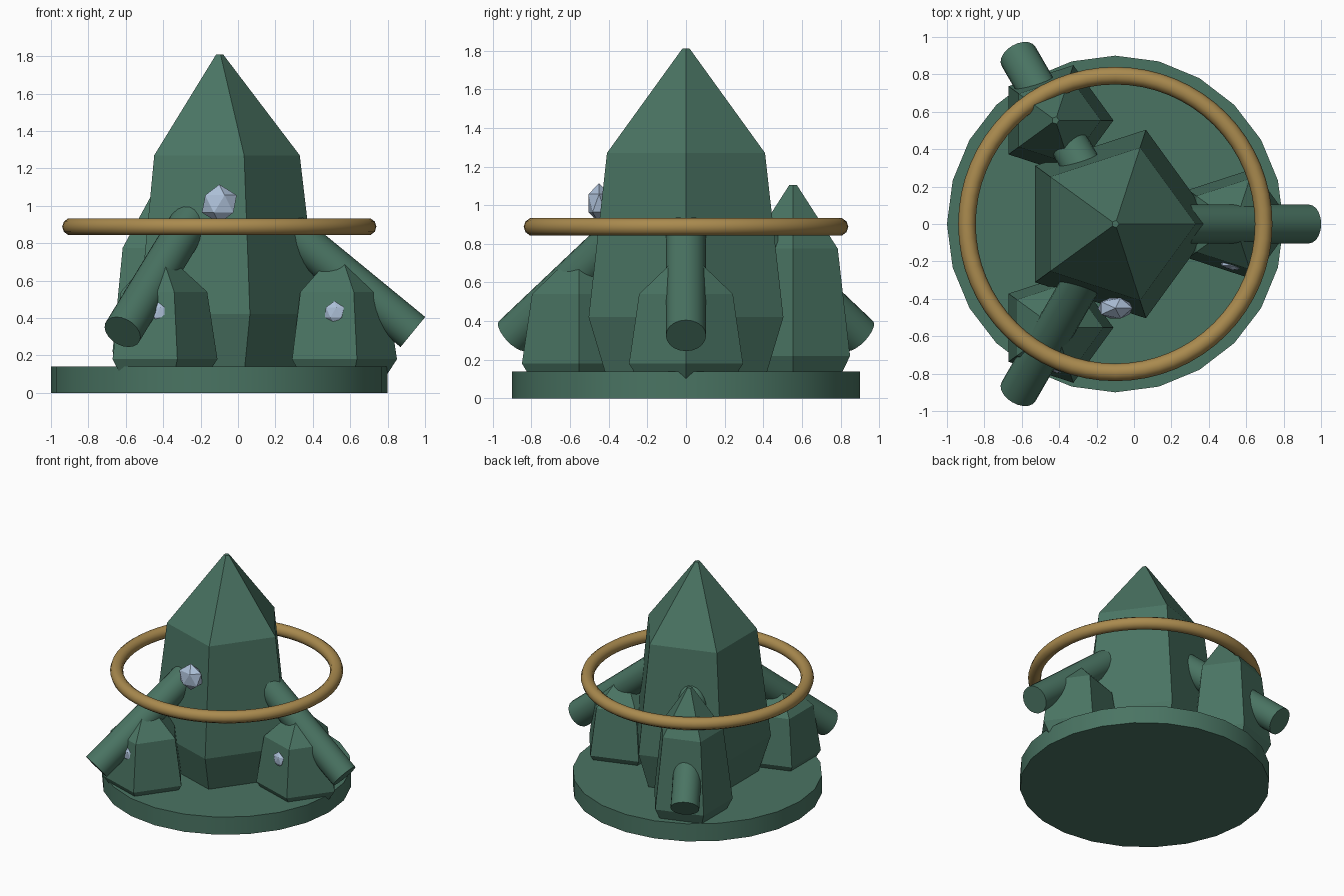
import bpy, bmesh, math
from mathutils import Vector

if "Cube" in bpy.data.objects:
    bpy.data.objects.remove(bpy.data.objects["Cube"])

CX = -0.1  # axis of the base, main crystal and ring


def material(name, rgb):
    m = bpy.data.materials.new(name)
    m.diffuse_color = (*rgb, 1)
    m.use_nodes = True
    m.node_tree.nodes["Principled BSDF"].inputs["Base Color"].default_value = m.diffuse_color
    return m


GREEN = material("mossy_green", (0.068, 0.175, 0.124))
GOLD = material("dull_gold", (0.40, 0.255, 0.077))
ICE = material("pale_ice", (0.42, 0.53, 0.69))


def finish(name, mat, smooth=False):
    ob = bpy.context.object
    ob.name = ob.data.name = name
    ob.data.materials.append(mat)
    if smooth:
        bpy.ops.object.shade_smooth_by_angle(angle=math.radians(40))
    return ob


def crystal(name, x, y, profile):
    """Five-sided crystal from (radius, height) rings, capped at both ends."""
    bm = bmesh.new()
    rings = []
    for r, z in profile:
        rings.append([bm.verts.new((x + r * math.cos(k * math.tau / 5),
                                    y + r * math.sin(k * math.tau / 5), z))
                      for k in range(5)])
    for a, b in zip(rings, rings[1:]):
        for k in range(5):
            n = (k + 1) % 5
            bm.faces.new((a[k], a[n], b[n], b[k]))
    bm.faces.new(rings[0][::-1])
    bm.faces.new(rings[-1])
    me = bpy.data.meshes.new(name)
    bm.to_mesh(me)
    bm.free()
    ob = bpy.data.objects.new(name, me)
    bpy.context.collection.objects.link(ob)
    me.materials.append(GREEN)


def pipe(name, angle):
    """Slanted round strut running from the main crystal outward and down."""
    d = Vector((math.cos(angle), math.sin(angle), 0))
    c = Vector((CX, 0, 0))
    top = c + d * 0.25 + Vector((0, 0, 0.969))
    end = c + d * 1.035 + Vector((0, 0, 0.325))
    axis = end - top
    bpy.ops.mesh.primitive_cylinder_add(
        vertices=20, radius=0.104, depth=axis.length, location=(top + end) / 2,
        rotation=axis.to_track_quat('Z', 'Y').to_euler())
    finish(name, GREEN, True)


def gem(name, loc, r, depth, turn=0):
    bpy.ops.mesh.primitive_ico_sphere_add(subdivisions=1, radius=r, location=loc,
                                          rotation=(0, 0, turn))
    bpy.context.object.scale = (1, depth, 1)
    finish(name, ICE)


# Round base
bpy.ops.mesh.primitive_cylinder_add(vertices=24, radius=0.9, depth=0.14,
                                    location=(CX, 0, 0.07))
finish("base_disc", GREEN, True)

# Central crystal
crystal("main_crystal", CX, 0, [(0.41, 0.04), (0.53, 0.42), (0.43, 1.27), (0.02, 1.81)])

# Three side crystals, the back one taller, each pierced by a strut
small = [(0.22, 0.04), (0.31, 0.18), (0.255, 0.54), (0.015, 0.76)]
tall = [(0.22, 0.04), (0.31, 0.22), (0.243, 0.775), (0.02, 1.105)]
for i, (side, prof) in enumerate((("right", small), ("back", tall), ("front", small))):
    a = i * math.tau / 3
    crystal(side + "_crystal", CX + 0.64 * math.cos(a), 0.64 * math.sin(a), prof)
    pipe(side + "_strut", a)

# Floating ring
bpy.ops.mesh.primitive_torus_add(major_radius=0.793, minor_radius=0.047,
                                 major_segments=64, minor_segments=10,
                                 location=(CX, 0, 0.888))
finish("ring", GOLD, True)

# Gems on the front faces
gem("main_gem", (CX, -0.45, 1.01), 0.104, 0.62)
gem("right_gem", (0.515, -0.222, 0.43), 0.06, 0.4, math.radians(-15))
gem("front_gem", (-0.425, -0.772, 0.43), 0.06, 0.4, math.radians(-15))
